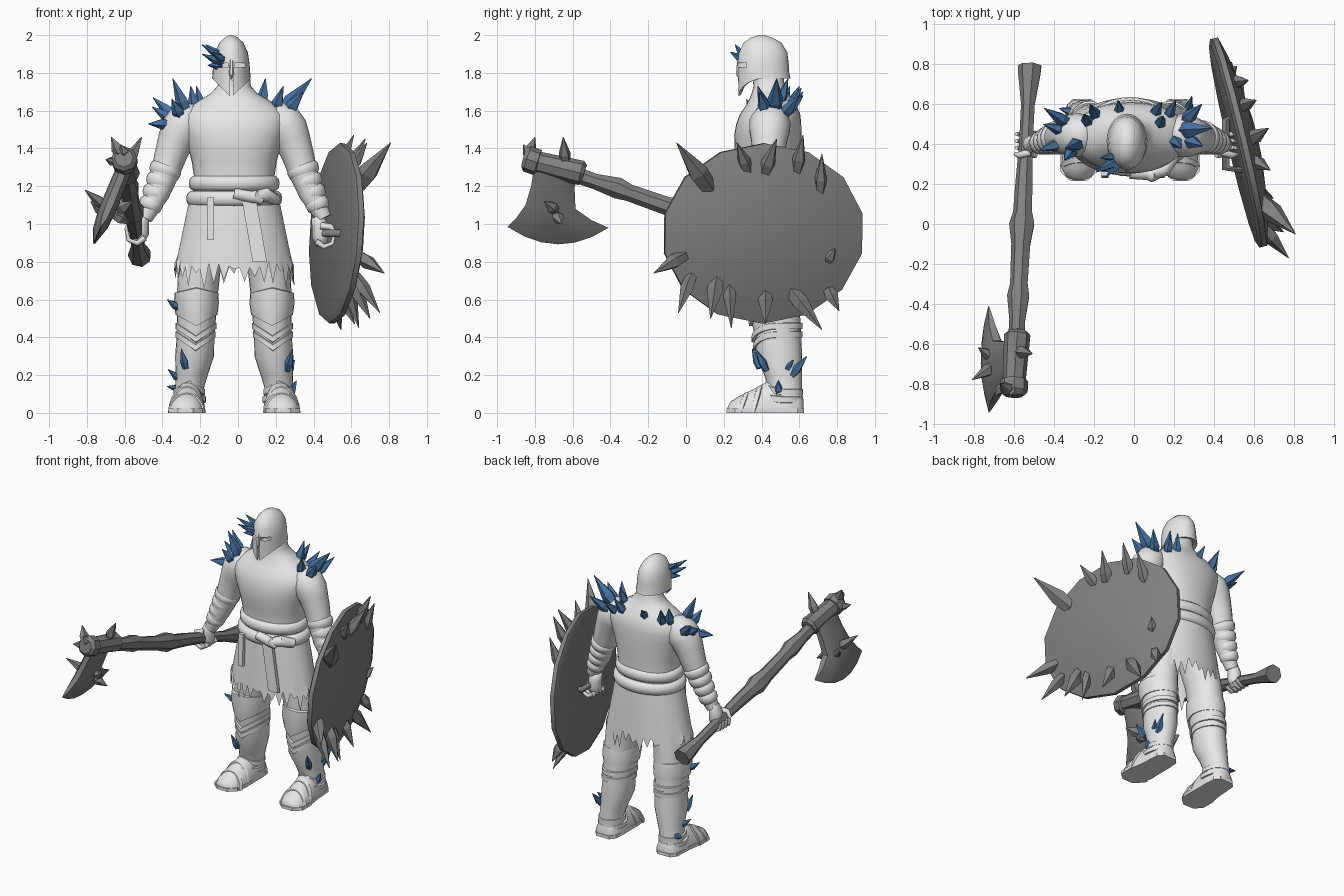
import bpy, bmesh, math, random
from mathutils import Vector
random.seed(4)
CX, CY = -0.02, 0.437         # body axis


def material(name, rgb):
    m = bpy.data.materials.new(name)
    m.diffuse_color = (*rgb, 1)
    return m


PALE = material("pale_grey", (0.8, 0.8, 0.8))
DARK = material("dark_grey", (0.22, 0.22, 0.22))
BLUE = material("steel_blue", (0.06, 0.17, 0.36))


def loft(name, rings, mat, angle=45):
    """Skin a list of equal point rings and cap both ends."""
    n = len(rings[0])
    verts = [tuple(p) for r in rings for p in r]
    faces = [(i * n + j, i * n + (j + 1) % n, (i + 1) * n + (j + 1) % n, (i + 1) * n + j)
             for i in range(len(rings) - 1) for j in range(n)]
    faces += [tuple(range(n))[::-1], tuple(range(len(verts) - n, len(verts)))]
    me = bpy.data.meshes.new(name)
    me.from_pydata(verts, [], faces)
    me.materials.append(mat)
    bm = bmesh.new()
    bm.from_mesh(me)
    bmesh.ops.recalc_face_normals(bm, faces=bm.faces)
    bm.to_mesh(me)
    bm.free()
    me.polygons.foreach_set("use_smooth", [angle > 0] * len(faces))
    if angle:
        me.set_sharp_from_angle(angle=math.radians(angle))
    ob = bpy.data.objects.new(name, me)
    bpy.context.collection.objects.link(ob)
    return ob


def oval(cx, cy, z, rx, ry, seg=24, p=1.0, front=0.0):
    """Horizontal ring; front pulls the -y side into a V shape."""
    pts = []
    for i in range(seg):
        a = math.tau * i / seg
        c, s = math.cos(a), math.sin(a)
        pts.append((cx + rx * math.copysign(abs(c) ** p, c), cy + ry * math.copysign(abs(s) ** p, s),
                    z + (front * (1 - abs(c)) if s < 0 else 0)))
    return pts


def tube(name, path, mat, seg=10, angle=45):
    """Round section swept along (x, y, z, radius) points."""
    pts = [Vector(p[:3]) for p in path]
    along = (pts[-1] - pts[0]).normalized()
    ref = Vector((0, 1, 0)) if abs(along.y) < 0.7 else Vector((0, 0, 1))
    rings = []
    for i, p in enumerate(path):
        d = (pts[min(i + 1, len(pts) - 1)] - pts[max(i - 1, 0)]).normalized()
        u = d.cross(ref).normalized()
        v = d.cross(u)
        rings.append([pts[i] + p[3] * (u * math.cos(math.tau * k / seg) + v * math.sin(math.tau * k / seg))
                      for k in range(seg)])
    return loft(name, rings, mat, angle)


def spike(name, base, tip, r, mat):
    b, t = Vector(base), Vector(tip)
    b -= (t - b) * 0.15
    tube(name, [(*b, r * 0.8), (*b.lerp(t, 0.35), r), (*t, 0.002)], mat, 5, 0)


# Torso, sloping shoulders and neck
loft("torso", [oval(CX, cy, z, rx, ry, 32, 0.9) for z, rx, ry, cy in (
    (1.1, .22, .165, .44), (1.25, .213, .16, .44), (1.33, .225, .168, .437), (1.4, .243, .175, .433),
    (1.47, .265, .178, .433), (1.53, .285, .172, .438), (1.58, .28, .16, .445), (1.62, .235, .138, .45),
    (1.655, .185, .118, .45), (1.69, .125, .098, .445), (1.73, .088, .083, .44), (1.82, .08, .08, .43))], PALE, 70)

# Ragged skirt
SEG = 72
skirt = [oval(CX, CY, z, rx, ry, SEG) for z, rx, ry in (
    (1.17, .228, .172), (1.08, .248, .18), (.95, .275, .187), (.83, .3, .192))]
skirt.append([(x, y, random.uniform(.76, .81) if i % 2 else random.uniform(.65, .76))
              for i, (x, y, z) in enumerate(oval(CX, CY, 0, .318, .196, SEG))])
skirt.append(oval(CX, CY, .82, .29, .182, SEG))
skirt.append(oval(CX, CY, .95, .2, .14, SEG))
loft("skirt", skirt, PALE, 50)

# Belts, knot and hanging straps
for z, h, r in ((1.215, .04, .236), (1.135, .04, .25)):
    loft("belt", [oval(CX, CY, z + dz * h, r + dr, r - .055 + dr, 32)
                  for dz, dr in ((-1, -.018), (-.6, 0), (0, .004), (.6, 0), (1, -.018))], PALE, 60)
tube("belt_sash", [(-.02, .255, 1.16, .03), (.08, .25, 1.14, .033), (.15, .272, 1.155, .038), (.2, .34, 1.13, .03)], PALE)
tube("belt_knot", [(.04, .255, 1.15, .02), (.09, .245, 1.145, .036), (.13, .25, 1.12, .02)], PALE)
for name, x, dx, top, bottom, w in (("long_strap", .06, .055, 1.12, .8, .038), ("short_strap", -.145, 0, 1.14, .915, .018)):
    loft(name, [[(x + dx * t + sx * w, .252 - .01 * t + sy * .012, top + (bottom - top) * t)
                 for sx, sy in ((-1, -1), (1, -1), (1, 1), (-1, 1))] for t in (0, .4, .95, 1)], PALE, 30)

# Legs, knee guards and boots, mirrored about the body axis
for s in (-1, 1):
    X = lambda d: CX + s * d
    loft("leg", [oval(X(d), cy, z, rx, ry) for z, d, cy, rx, ry in (
        (.95, .13, .45, .12, .14), (.75, .185, .46, .112, .13), (.6, .197, .47, .108, .13), (.5, .2, .475, .103, .13),
        (.4, .205, .487, .1, .123), (.3, .21, .492, .103, .123), (.2, .225, .515, .085, .1),
        (.13, .237, .525, .076, .09), (.06, .24, .53, .085, .09))], PALE, 60)
    loft("knee_guard", [oval(X(.2), cy, z, rx, ry, 24, 1, f) for z, rx, ry, cy, f in (
        (.52, .1, .12, .475, -.06), (.52, .111, .136, .47, -.06), (.58, .119, .144, .463, -.02),
        (.635, .116, .14, .458, .025), (.64, .1, .12, .46, .025))], PALE)
    for z, f, d, cy, rx, ry in ((.46, -.07, .203, .482, .109, .136), (.415, -.07, .205, .487, .106, .132),
                                (.11, .045, .238, .52, .085, .101), (.07, .05, .24, .51, .092, .11)):
        loft("leg_band", [oval(X(d), cy, z + dz, rx - k, ry - k, 24, 1, f)
                          for dz, k in ((-.02, .02), (-.015, .001), (.015, .001), (.02, .02))], PALE)
    # boot swept from heel to toe with a flat sole
    loft("boot", [[(X(d + w * math.cos(a)), y, max(0, h * math.sin(a)))
                   for a in [math.pi * k / 10 for k in range(11)] + [math.pi * 1.5]]
                  for y, d, w, h in ((.622, .24, .04, .07), (.6, .24, .075, .11), (.52, .24, .085, .17), (.43, .243, .087, .165),
                                     (.35, .25, .094, .122), (.28, .255, .09, .088), (.235, .257, .065, .06), (.22, .257, .03, .03))],
         PALE, 60)
    loft("sole", [[(X(d + k * w), y, z) for k, z in ((-1, 0), (1, 0), (1, .022), (-1, .022))]
                  for y, d, w in ((.626, .24, .05), (.59, .24, .08), (.45, .243, .086), (.34, .251, .097),
                                  (.26, .257, .09), (.215, .257, .04))], PALE, 30)
    for y, w, h in ((.38, .092, .142), (.31, .094, .107)):
        loft("foot_strap", [[(X(.251 + (w + k) * math.cos(a)), y + dy + .04 * math.sin(a) - .03, (h + k) * math.sin(a))
                             for a in [math.pi * q / 10 for q in range(11)]]
                            for dy, k in ((-.016, -.012), (-.012, -.002), (.012, .006), (.016, -.005))], PALE)

    # Arms and wrapped forearms
    tube("arm", [(X(d), y, z, r) for d, y, z, r in (
        (.18, .45, 1.565, .07), (.22, .448, 1.555, .095), (.255, .445, 1.535, .11), (.285, .442, 1.495, .108),
        (.31, .44, 1.44, .096), (.335, .438, 1.37, .086), (.36, .43, 1.29, .078), (.405, .41, 1.16, .062),
        (.475, .4, 1.03, .042))], PALE, 18, 80)
    wrap = []
    for k in range(17):
        t = k / 16
        wrap.append((X(.355 + .1 * t), .435 - .03 * t, 1.31 - .24 * t, .088 - .03 * t - (.012 if k % 4 == 0 else 0)))
    tube("forearm_wrap", wrap, PALE, 18, 60)


def hand(x, y, z, s):
    """Palm with fingers curled round a bar running along y."""
    tube("hand_palm", [(x - s * .04, y, z + .11, .034), (x - s * .025, y, z + .06, .044),
                       (x - s * .025, y, z, .043), (x - s * .015, y, z - .045, .03)], PALE, 10, 80)
    for i in range(4):
        fy = y - .052 + i * .034
        tube("finger", [(x + s * .052 * math.cos(a), fy, z + .052 * math.sin(a), .018 - .003 * k)
                        for k, a in enumerate((3.6, 4.6, 5.6, 6.6))], PALE, 7, 80)
    tube("thumb", [(x - s * .02, y - .04, z + .06, .02), (x + s * .03, y - .055, z + .055, .018),
                   (x + s * .055, y - .05, z + .015, .01)], PALE, 7, 80)


hand(-.54, .4, .95, -1)
hand(.46, .4, .93, 1)

# Helmet with cut eye openings and face slit
HX, HY = -.035, .41
helmet = loft("helmet", [oval(HX, cy, z, rx, ry, 28, 1, f) for z, cy, rx, ry, f in (
    (2.0, .4, .008, .01, 0), (1.988, .4, .033, .055, 0), (1.96, .405, .063, .1, 0), (1.91, .408, .087, .128, 0),
    (1.85, .408, .096, .136, 0), (1.81, .41, .099, .135, -.04), (1.77, .415, .102, .138, -.1),
    (1.77, .415, .093, .126, -.095), (1.82, .41, .06, .06, 0))], PALE, 50)
for dx, z, w, h in ((-.045, 1.84, .055, .024), (.045, 1.84, .055, .024), (0, 1.71, .016, .16)):
    bpy.ops.mesh.primitive_cube_add(size=1, location=(HX + dx, .285, z))
    cut = bpy.context.object
    cut.name, cut.scale, cut.hide_render = "helmet_cutter", (w, .08, h), True
    cut.hide_set(True)
    mod = helmet.modifiers.new("opening", 'BOOLEAN')
    mod.object, mod.operation = cut, 'DIFFERENCE'
tube("nose_guard", [(HX, .30, 1.92, .006), (HX, .28, 1.86, .011), (HX, .275, 1.79, .013), (HX, .285, 1.77, .004)], PALE, 6)

# Shield: tilted low dome
SC, N = Vector((.53, .41, .95)), Vector((.97, .23, -.06)).normalized()
U = Vector((-N.y, N.x, 0)).normalized()
V = N.cross(U)
loft("shield", [[SC + N * o + r * (U * .55 * math.cos(a) + V * .478 * math.sin(a))
                 for a in [math.tau * (k + .5) / 14 for k in range(14)]]
                for o, r in ((-.02, .02), (-.035, .93), (-.02, 1), (.008, 1), (.036, .82), (.065, .55), (.085, .25), (.09, .02))],
     DARK, 60)
tube("shield_grip", [(.57, .27, .95, .02), (.46, .28, .95, .02), (.46, .52, .95, .02), (.52, .54, .95, .02)], DARK, 8)


def on_shield(y, z, out):
    x = SC.x - ((y - SC.y) * N.y + (z - SC.z) * N.z) / N.x
    return Vector((x + out, y, z))


for y, z, ty, tz, out, r in (
        (.1, 1.22, -.05, 1.43, .14, .055), (.32, 1.3, .27, 1.43, .09, .036), (.42, 1.28, .48, 1.45, .13, .04),
        (.59, 1.3, .62, 1.47, .1, .036), (.71, 1.19, .72, 1.37, .09, .035), (-.03, .82, -.17, .74, .12, .04),
        (.02, .7, -.04, .53, .14, .037), (.16, .69, .13, .5, .13, .045), (.23, .66, .24, .45, .1, .035),
        (.42, .63, .42, .47, .12, .04), (.57, .63, .72, .44, .12, .045), (.76, .64, .81, .54, .08, .037),
        (.75, .81, .79, .87, .08, .033)):
    spike("shield_spike", on_shield(y, z, .03), on_shield(ty, tz, out), r, DARK)

# Axe: knotted handle, socket, flared blade
tube("axe_handle", [(-.52, .79, .83, .062), (-.522, .76, .84, .06), (-.53, .6, .885, .036), (-.54, .4, .95, .036),
                    (-.55, .2, 1.01, .045), (-.556, .06, 1.045, .05), (-.56, 0, 1.065, .066), (-.565, -.1, 1.095, .05),
                    (-.575, -.3, 1.165, .046), (-.578, -.36, 1.19, .058), (-.583, -.48, 1.225, .042),
                    (-.59, -.65, 1.285, .045)], DARK, 7, 30)
tube("axe_socket", [(-.585, -.54, 1.265, .05), (-.585, -.555, 1.27, .066), (-.6, -.78, 1.325, .058), (-.6, -.785, 1.325, .07),
                    (-.603, -.84, 1.345, .07), (-.604, -.86, 1.35, .05)], DARK, 8, 30)
blade = []
for y0, y1, z0, z1, sag, th in ((-.8, -.58, 1.33, 1.27, 0, .045), (-.82, -.59, 1.2, 1.19, 0, .048), (-.85, -.585, 1.1, 1.08, .02, .05),
                                (-.9, -.5, 1.03, 1.02, .05, .038), (-.945, -.41, .985, .98, .09, .004)):
    row = []
    for side in (1, -1):
        for k in range(7)[::side]:
            t = k / 6
            z = z0 + (z1 - z0) * t - sag * (1 - (2 * t - 1) ** 2)
            taper = th * (1 - .6 * (2 * t - 1) ** 4)
            row.append((-.6 - .4 * (1.3 - z) + side * taper, y0 + (y1 - y0) * t, z))
    blade.append(row)
loft("axe_blade", blade, DARK, 25)
for b, t, r in (((-.63, -.83, 1.38), (-.67, -.8, 1.46), .033), ((-.57, -.64, 1.34), (-.51, -.65, 1.46), .033),
                ((-.6, -.83, 1.37), (-.62, -.86, 1.42), .03), ((-.62, -.7, 1.08), (-.56, -.75, 1.12), .033),
                ((-.64, -.68, 1.04), (-.57, -.66, 1.0), .033), ((-.71, -.72, 1.1), (-.81, -.78, 1.18), .033),
                ((-.72, -.66, 1.07), (-.78, -.62, 1.12), .03), ((-.66, -.82, 1.33), (-.7, -.86, 1.34), .025)):
    spike("axe_spike", b, t, r, DARK)

# Blue spikes on shoulders, upper back and helmet
for b, t, r in (
        ((-.28, .4, 1.61), (-.345, .38, 1.77), .036), ((-.34, .51, 1.57), (-.45, .58, 1.67), .034),
        ((-.36, .47, 1.56), (-.455, .5, 1.62), .03), ((-.38, .4, 1.53), (-.475, .37, 1.53), .03),
        ((-.31, .37, 1.58), (-.35, .32, 1.66), .034), ((-.23, .51, 1.61), (-.25, .55, 1.73), .032),
        ((-.19, .54, 1.61), (-.22, .6, 1.73), .03), ((-.07, .55, 1.62), (-.08, .62, 1.7), .028),
        ((.1, .55, 1.61), (.14, .61, 1.72), .03), ((.17, .54, 1.59), (.21, .62, 1.68), .028),
        ((.13, .5, 1.65), (.145, .54, 1.77), .03), ((.26, .52, 1.58), (.34, .6, 1.68), .034),
        ((.25, .47, 1.61), (.39, .48, 1.77), .044), ((.27, .42, 1.6), (.345, .39, 1.7), .036),
        ((.2, .42, 1.61), (.24, .38, 1.73), .032), ((-.09, .31, 1.88), (-.19, .26, 1.95), .022),
        ((-.1, .31, 1.86), (-.19, .27, 1.9), .022), ((-.1, .33, 1.84), (-.16, .29, 1.84), .022),
        ((-.08, .3, 1.87), (-.14, .235, 1.91), .022), ((-.1, .34, 1.9), (-.17, .33, 1.95), .02)):
    spike("body_spike", b, t, r, BLUE)

# Blue spikes on the legs
for b, t, r in (
        ((-.32, .41, .56), (-.375, .38, .6), .022), ((-.28, .385, .25), (-.3, .35, .34), .022),
        ((-.31, .5, .18), (-.37, .47, .23), .022), ((-.31, .56, .13), (-.375, .58, .14), .022),
        ((.265, .42, .24), (.29, .365, .34), .024), ((.27, .57, .21), (.29, .64, .3), .024),
        ((.28, .49, .11), (.31, .49, .17), .024), ((.27, .53, .23), (.3, .57, .28), .02)):
    spike("leg_spike", b, t, r, BLUE)
